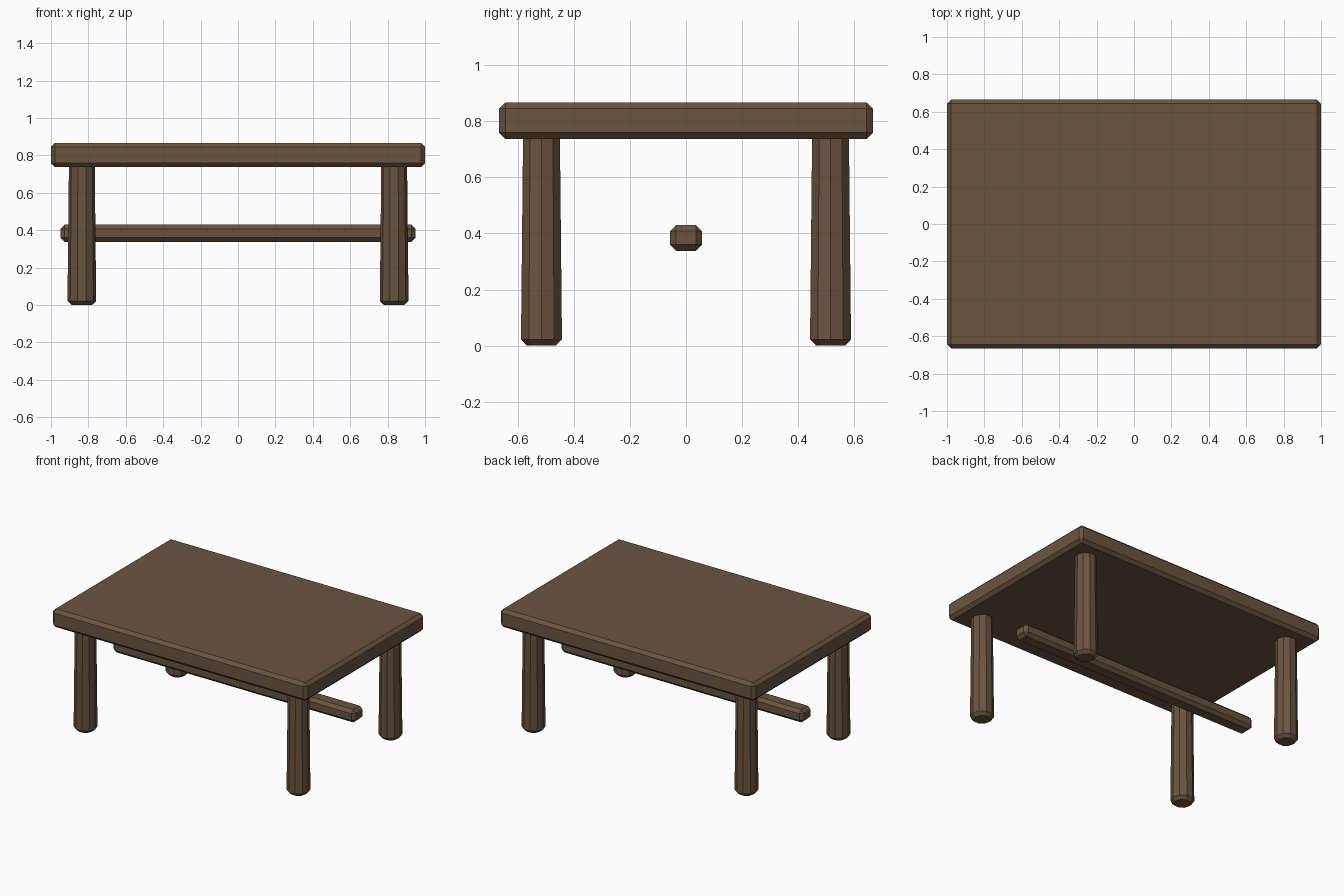
import bpy
import bmesh
import math
from mathutils import Matrix

if "Cube" in bpy.data.objects:
    bpy.data.objects.remove(bpy.data.objects["Cube"])

BEVEL = 0.022

# Single dark wood colour
wood = bpy.data.materials.new("dark_wood")
wood.use_nodes = True
colour = (0.147, 0.089, 0.051, 1)
wood.diffuse_color = colour
wood.node_tree.nodes["Principled BSDF"].inputs["Base Color"].default_value = colour


def add_part(name, bm, location):
    mesh = bpy.data.meshes.new(name)
    bm.to_mesh(mesh)
    bm.free()
    mesh.materials.append(wood)
    part = bpy.data.objects.new(name, mesh)
    part.location = location
    bpy.context.collection.objects.link(part)


def chamfer(bm, edges):
    bmesh.ops.bevel(bm, geom=edges, offset=BEVEL, segments=1,
                    affect='EDGES', clamp_overlap=True)


def beam(name, size, z):
    bm = bmesh.new()
    bmesh.ops.create_cube(bm, size=1)
    bmesh.ops.scale(bm, vec=size, verts=bm.verts)
    chamfer(bm, bm.edges[:])
    add_part(name, bm, (0, 0, z))


def leg(name, x, y, height=0.75):
    # Ten-sided tapered post with a chamfered foot
    bm = bmesh.new()
    bmesh.ops.create_cone(bm, cap_ends=True, segments=10, radius1=0.077,
                          radius2=0.069, depth=height,
                          matrix=Matrix.Translation((0, 0, height / 2))
                          @ Matrix.Rotation(math.pi / 2, 4, 'Z'))
    chamfer(bm, [e for e in bm.edges if all(v.co.z < 0.01 for v in e.verts)])
    add_part(name, bm, (x, y, 0))


# Table top and the long rail beneath it
beam("table_top", (2, 1.332, 0.13), 0.802)
beam("rail", (1.9, 0.114, 0.092), 0.384)

# Four legs
for side, x in (("left", 0.835), ("right", -0.835)):
    for end, y in (("front", -0.515), ("back", 0.515)):
        leg(f"{end}_{side}_leg", x, y)
